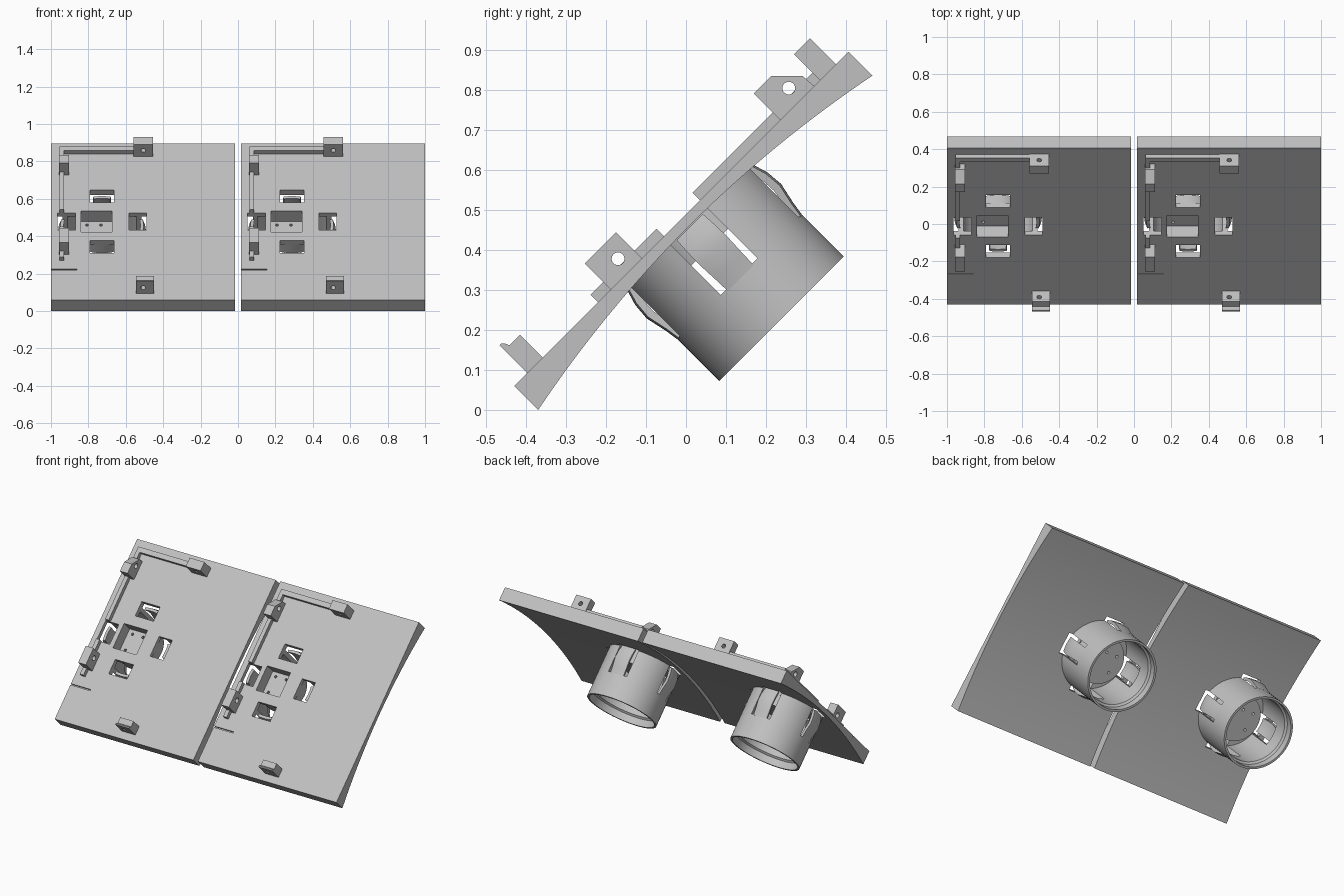
import bpy, bmesh, math
from mathutils import Matrix

if "Cube" in bpy.data.objects:
    bpy.data.objects.remove(bpy.data.objects["Cube"])

# Panels are modelled flat (x across, u up the slope, h out of the face), then tilted 45 degrees
TILT = Matrix.Translation((0, -0.245, 0.245)) @ Matrix.Rotation(math.radians(45), 4, 'X')
LEFT, RIGHT, BOTTOM, TOP = -1.0, -0.016, -0.262, 0.921
CX, CU = -0.727, 0.33           # socket centre
STEP = 1.016                    # distance between the two panels

grey = bpy.data.materials.new("light_grey")
grey.diffuse_color = (0.53, 0.53, 0.53, 1)
grey.use_nodes = True
grey.node_tree.nodes["Principled BSDF"].inputs["Base Color"].default_value = grey.diffuse_color
parts = []


def finish(name, bm, keep=True):
    bmesh.ops.recalc_face_normals(bm, faces=bm.faces)
    me = bpy.data.meshes.new(name)
    bm.to_mesh(me)
    bm.free()
    me.materials.append(grey)
    ob = bpy.data.objects.new(name, me)
    bpy.context.collection.objects.link(ob)
    if keep:
        parts.append(ob)
    else:
        ob.hide_render = True
    return ob


def prism(name, outline, x0, x1, keep=True, bevel=0):
    """Extrude a (u, h) outline along x, optionally rounding the left corners."""
    bm = bmesh.new()
    f = bm.faces.new([bm.verts.new((x0, u, h)) for u, h in outline])
    new = bmesh.ops.extrude_face_region(bm, geom=[f])['geom']
    bmesh.ops.translate(bm, vec=(x1 - x0, 0, 0), verts=[g for g in new if isinstance(g, bmesh.types.BMVert)])
    if bevel:
        corners = [e for e in bm.edges if all(abs(v.co.x - x0) < 1e-5 for v in e.verts)
                   and abs(e.verts[0].co.y - e.verts[1].co.y) < 1e-5]
        bmesh.ops.bevel(bm, geom=corners, offset=bevel, segments=6, profile=0.5, affect='EDGES')
    return finish(name, bm, keep)


def box(name, x0, x1, u0, u1, h0, h1, keep=True):
    return prism(name, [(u0, h0), (u1, h0), (u1, h1), (u0, h1)], x0, x1, keep)


def rod(axis, centre, r, length):
    """Round cutter along an axis."""
    bm = bmesh.new()
    bmesh.ops.create_cone(bm, cap_ends=True, segments=24, radius1=r, radius2=r, depth=length)
    rot = {'X': Matrix.Rotation(math.pi / 2, 4, 'Y'), 'U': Matrix.Rotation(math.pi / 2, 4, 'X'),
           'H': Matrix.Identity(4)}[axis]
    bmesh.ops.transform(bm, matrix=Matrix.Translation(centre) @ rot, verts=bm.verts)
    return finish("cutter", bm, False)


def lathe(name, profile, a0, a1, n):
    """Sweep a closed (radius, h) profile about the socket axis."""
    full = a1 - a0 > 6.28
    bm = bmesh.new()
    rings = []
    for i in range(n if full else n + 1):
        a = a0 + (a1 - a0) * i / n
        rings.append([bm.verts.new((CX + r * math.cos(a), CU + r * math.sin(a), h)) for r, h in profile])
    k = len(profile)
    for i in range(n):
        p, q = rings[i], rings[(i + 1) % len(rings)]
        for j in range(k):
            bm.faces.new((p[j], p[(j + 1) % k], q[(j + 1) % k], q[j]))
    if not full:
        bm.faces.new(rings[0])
        bm.faces.new(rings[-1])
    return finish(name, bm)


def cut(ob, cutters):
    bpy.context.view_layer.objects.active = ob
    for c in cutters:
        m = ob.modifiers.new("cut", 'BOOLEAN')
        m.operation, m.solver, m.object = 'DIFFERENCE', 'EXACT', c
        bpy.ops.object.modifier_apply(modifier=m.name)


# Panel with a hollow curved back
half = (TOP - BOTTOM) / 2
back = []
for i in range(33):
    t = -half + 2 * half * i / 32
    back.append((CU + t, -(0.027 + 0.166 * t * t)))
panel = prism("panel", [(TOP, 0), (BOTTOM, 0)] + back, LEFT, RIGHT, bevel=0.035)

# Socket tube with a stepped rim
tube = lathe("socket_tube", [(0.22, -0.02), (0.22, -0.354), (0.207, -0.354), (0.207, -0.31),
                             (0.195, -0.30), (0.195, -0.02)], 0, 2 * math.pi, 64)

# Contact block in the middle of the socket
bm = bmesh.new()
bmesh.ops.create_cone(bm, cap_ends=True, segments=48, radius1=0.143, radius2=0.143, depth=0.08)
bmesh.ops.translate(bm, vec=(CX, CU, -0.06), verts=bm.verts)
block = finish("contact_block", bm)

# Four clip windows through the panel and tube
windows = []
for sx, su in ((1, 0), (-1, 0), (0, 1), (0, -1)):
    mx, mu = CX + sx * 0.19, CU + su * 0.19
    dx, du = (0.047, 0.065) if sx else (0.065, 0.047)
    windows.append(box("cutter", mx - dx, mx + dx, mu - du, mu + du, -0.205, 0.05, False))
pocket = box("cutter", -0.84, -0.674, 0.25, 0.41, -0.08, 0.05, False)
slit = box("cutter", -1.1, -0.86, -0.037, -0.029, -0.012, 0.05, False)
pins = [rod('H', (x, u, -0.08), 0.008, 0.1) for x, u in ((-0.807, 0.384), (-0.733, 0.384), (-0.807, 0.28))]
cut(panel, windows + [pocket, slit])
cut(tube, windows)
cut(block, [pocket] + pins)

# Spring clips bulging out of the windows
for i in range(4):
    a = i * math.pi / 2
    lathe("spring_clip", [(0.22, -0.21), (0.226, -0.17), (0.238, -0.115), (0.234, -0.07), (0.222, -0.03),
                          (0.205, -0.03), (0.216, -0.08), (0.218, -0.115), (0.208, -0.17), (0.2, -0.21)],
          a - 0.21, a + 0.21, 8)

# Raised rails along the left and top
box("left_rail_lower", -0.955, -0.93, 0.035, 0.268, -0.005, 0.026)
box("left_rail_upper", -0.955, -0.93, 0.396, 0.872, -0.005, 0.026)
box("top_rail", -0.93, -0.5, 0.841, 0.872, -0.005, 0.026)

# Hinge lugs with cross holes
lower = box("lower_lug", -0.957, -0.903, 0.08, 0.19, -0.005, 0.092)
cut(lower, [rod('X', (-0.93, 0.147, 0.041), 0.016, 0.2)])
upper = prism("upper_lug", [(0.68, -0.005), (0.68, 0.093), (0.741, 0.093), (0.797, 0.037), (0.80, -0.005)],
              -0.957, -0.903)
cut(upper, [rod('X', (-0.93, 0.751, 0.041), 0.016, 0.2)])

# Top post and bottom catch with lengthwise holes
post = box("top_post", -0.56, -0.455, 0.82, 0.877, -0.005, 0.092)
cut(post, [rod('U', (-0.507, 0.85, 0.047), 0.013, 0.2)])
catch = prism("bottom_catch", [(-0.216, -0.005), (-0.161, -0.005), (-0.161, 0.08), (-0.198, 0.08),
                               (-0.204, 0.093), (-0.21, 0.098), (-0.216, 0.098)], -0.545, -0.45)
cut(catch, [rod('U', (-0.507, -0.19, 0.045), 0.013, 0.2)])

# Remove cutters, shade, tilt and repeat for the second panel
for ob in list(bpy.data.objects):
    if ob.name.startswith("cutter"):
        bpy.data.objects.remove(ob)
for ob in parts:
    bpy.ops.object.select_all(action='DESELECT')
    ob.select_set(True)
    bpy.context.view_layer.objects.active = ob
    bpy.ops.object.shade_smooth_by_angle(angle=math.radians(30))
    ob.data.transform(TILT)
    twin = bpy.data.objects.new("second_" + ob.name, ob.data)
    twin.location.x = STEP
    bpy.context.collection.objects.link(twin)
